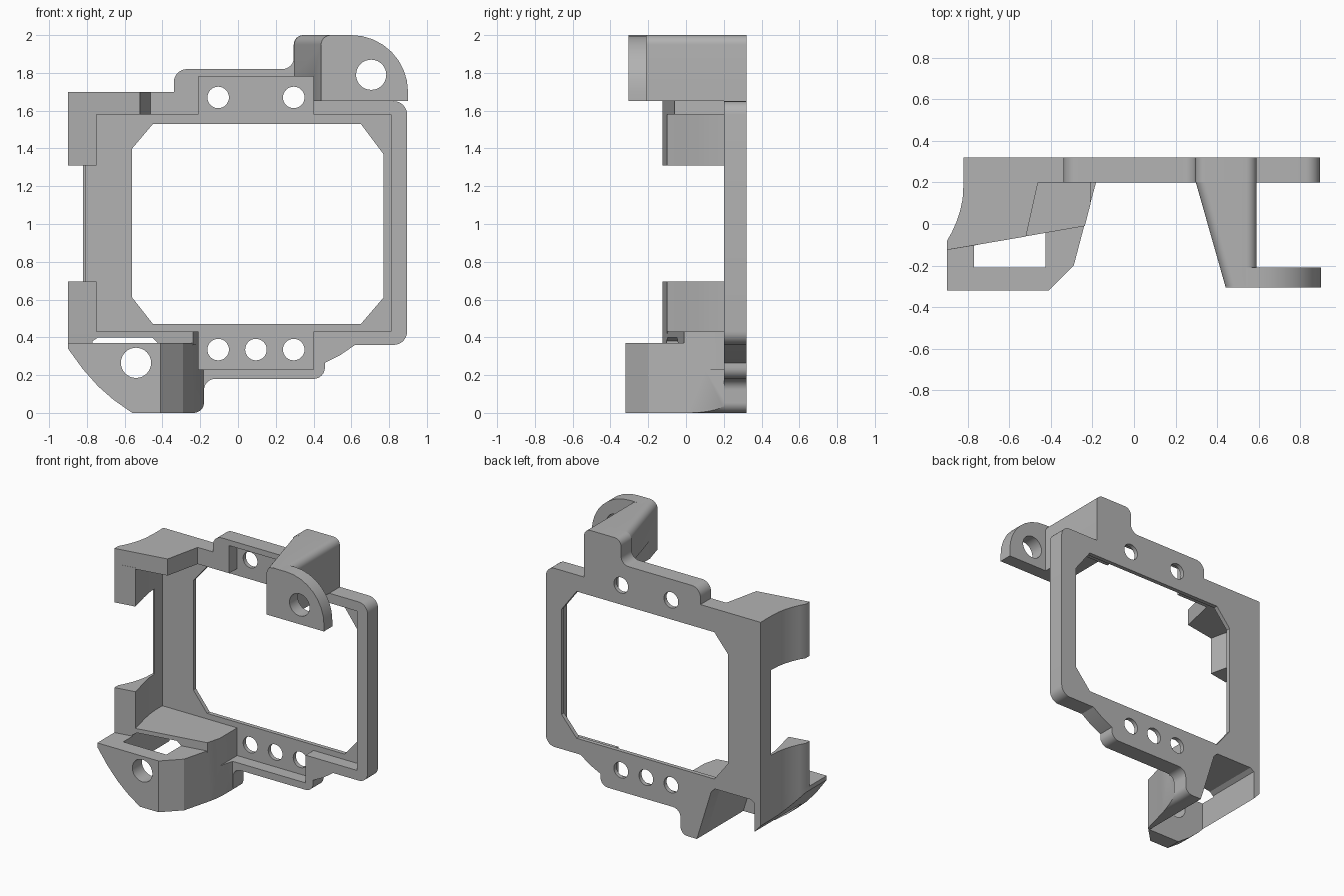
import bpy, bmesh, math
from mathutils import Vector

old = bpy.data.objects.get("Cube")
if old:
    bpy.data.objects.remove(old, do_unlink=True)

grey = bpy.data.materials.new("plain grey")
grey.use_nodes = True
COLOUR = (0.45, 0.45, 0.45, 1)
grey.diffuse_color = COLOUR
grey.node_tree.nodes["Principled BSDF"].inputs["Base Color"].default_value = COLOUR


def rounded(points, steps=8):
    """Expand corners given as (u, v, radius) into arcs."""
    out = []
    for i, p in enumerate(points):
        c = Vector(p[:2])
        if len(p) == 2:
            out.append(c)
            continue
        r = p[2]
        d1 = (Vector(points[i - 1][:2]) - c).normalized()
        d2 = (Vector(points[(i + 1) % len(points)][:2]) - c).normalized()
        centre = c + r * (d1 + d2)
        for k in range(steps + 1):
            t = math.pi / 2 * k / steps
            out.append(centre - r * (d1 * math.sin(t) + d2 * math.cos(t)))
    return out


def prism(name, points, lo, hi, axis="y", bevel=None, radius=0.0):
    """Extrude an outline along y (points are x, z) or z (points are x, y)."""
    bm = bmesh.new()
    place = (lambda p, d: (p.x, d, p.y)) if axis == "y" else (lambda p, d: (p.x, p.y, d))
    face = bm.faces.new([bm.verts.new(place(p, lo)) for p in rounded(points)])
    new = bmesh.ops.extrude_face_region(bm, geom=[face])["geom"]
    shift = Vector(place(Vector((0, 0)), hi - lo))
    bmesh.ops.translate(bm, verts=[v for v in new if isinstance(v, bmesh.types.BMVert)], vec=shift)
    bmesh.ops.recalc_face_normals(bm, faces=bm.faces)
    if bevel:
        edges = [e for e in bm.edges if bevel(e)]
        bmesh.ops.bevel(bm, geom=edges, offset=radius, segments=8, profile=0.5, affect="EDGES")
    mesh = bpy.data.meshes.new(name)
    bm.to_mesh(mesh)
    bm.free()
    mesh.materials.append(grey)
    obj = bpy.data.objects.new(name, mesh)
    bpy.context.collection.objects.link(obj)
    return obj


def activate(obj):
    bpy.ops.object.select_all(action="DESELECT")
    obj.select_set(True)
    bpy.context.view_layer.objects.active = obj


def carve(obj, cutter, operation="DIFFERENCE"):
    activate(obj)
    mod = obj.modifiers.new("carve", "BOOLEAN")
    mod.operation, mod.object, mod.solver = operation, cutter, "EXACT"
    bpy.ops.object.modifier_apply(modifier=mod.name)


def hole(x, z, r):
    ring = [(x + r * math.cos(math.tau * i / 32), z + r * math.sin(math.tau * i / 32))
            for i in range(32)]
    return prism("hole_cutter", ring, -1, 1)


BACK, FRONT, FLOOR = 0.32, 0.2, 0.29
ARC = [(-0.56, 0), (-0.66, 0.07), (-0.74, 0.14), (-0.82, 0.23)]
CURVE = [(-0.82, 0.21), (-0.825, 0.12), (-0.838, 0.06), (-0.855, 0.01), (-0.877, -0.04), (-0.9, -0.08)]

# Frame plate outline with the upper tower foot and lower ear
plate = prism("frame_plate", [
    (-0.82, 1.7), (-0.34, 1.7), (-0.34, 1.82, 0.07), (0.295, 1.82, 0.06),
    (0.295, 2.0, 0.05), (0.59, 2.0, 0.05), (0.59, 1.65), (0.895, 1.65, 0.07),
    (0.895, 0.36, 0.07), (0.62, 0.36), (0.54, 0.305), (0.46, 0.265), (0.46, 0.18, 0.06),
    (-0.18, 0.18, 0.06), (-0.18, 0, 0.055)] + ARC, FRONT, BACK)

# Cutters
pocket = prism("pocket_cutter", [
    (-0.807, 0.43), (-0.21, 0.43), (-0.21, 0.23), (0.4, 0.23), (0.4, 0.43), (0.81, 0.43),
    (0.81, 1.58), (0.4, 1.58), (0.4, 1.78), (-0.21, 1.78), (-0.21, 1.58), (-0.807, 1.58)],
    -0.6, FLOOR)
window = prism("window_cutter", [
    (-0.56, 0.61), (-0.45, 0.47), (0.65, 0.47), (0.77, 0.61),
    (0.77, 1.37), (0.65, 1.53), (-0.45, 1.53), (-0.56, 1.4)], -1, 1)
tunnel = prism("tunnel_cutter", [
    (-0.77, -0.1), (-0.77, 0.38), (-0.74, 0.4), (-0.455, 0.4), (-0.425, 0.37), (-0.28, -0.1)],
    -0.21, 0.5)
cutters = [pocket, window, tunnel]
for cutter in cutters:
    carve(plate, cutter)
for x, z in [(-0.105, 1.67), (0.295, 1.67), (-0.105, 0.335), (0.095, 0.335), (0.295, 0.335)]:
    cutters.append(hole(x, z, 0.057))
    carve(plate, cutters[-1])

# Upper arm: slanted tower with rounded top edges
tower = prism("upper_tower", [(0.295, 0.21), (0.44, -0.3), (0.59, -0.3), (0.59, 0.21)],
              1.65, 2.0, "z",
              lambda e: min(v.co.z for v in e.verts) > 1.99
              and abs(e.verts[0].co.y - e.verts[1].co.y) > 0.3, 0.05)
carve(tower, pocket)

# Upper lug
upper_lug = prism("upper_lug", [(0.44, 1.65), (0.44, 2.0, 0.06), (0.9, 2.0, 0.3), (0.9, 1.65)],
                  -0.305, -0.21)
upper_hole = hole(0.705, 1.79, 0.08)
cutters.append(upper_hole)
for part in (tower, upper_lug):
    carve(part, upper_hole)

# Lower bracket: plan shape trimmed by its front silhouette, hollowed from behind
bracket = prism("lower_bracket", CURVE + [
    (-0.9, -0.32), (-0.41, -0.32), (-0.29, -0.2), (-0.24, -0.01), (-0.18, 0.21)],
    -0.1, 0.37, "z")
silhouette = prism("silhouette_cutter", [
    (-0.95, 0.5), (-0.1, 0.5), (-0.18, 0.3), (-0.18, 0, 0.055)] + ARC + [(-0.9, 0.34), (-0.95, 0.42)],
    -0.6, 0.6)
lower_hole = hole(-0.54, 0.265, 0.08)
cutters += [silhouette, lower_hole]
carve(bracket, silhouette, "INTERSECT")
for cutter in (tunnel, lower_hole, pocket):
    carve(bracket, cutter)

# Lower deck over the hollow
deck = prism("lower_deck", CURVE + [(-0.9, -0.125), (-0.237, -0.01), (-0.18, 0.21)],
             0.36, 0.43, "z")
carve(deck, tunnel)
carve(deck, pocket)

# Upper shelf and the two side claws
shelf = prism("upper_shelf", CURVE + [(-0.9, -0.125), (-0.52, -0.06), (-0.46, 0.21)],
              1.58, 1.7, "z")
claw = CURVE + [(-0.9, -0.125), (-0.75, -0.1), (-0.765, -0.03), (-0.785, 0.05),
                (-0.8, 0.13), (-0.807, 0.21)]
claws = [prism("upper_claw", claw, 1.31, 1.59, "z"),
         prism("lower_claw", claw, 0.42, 0.695, "z")]

for cutter in cutters:
    bpy.data.objects.remove(cutter, do_unlink=True)
for part in [plate, tower, upper_lug, bracket, deck, shelf] + claws:
    activate(part)
    bpy.ops.object.shade_smooth_by_angle(angle=math.radians(30))
